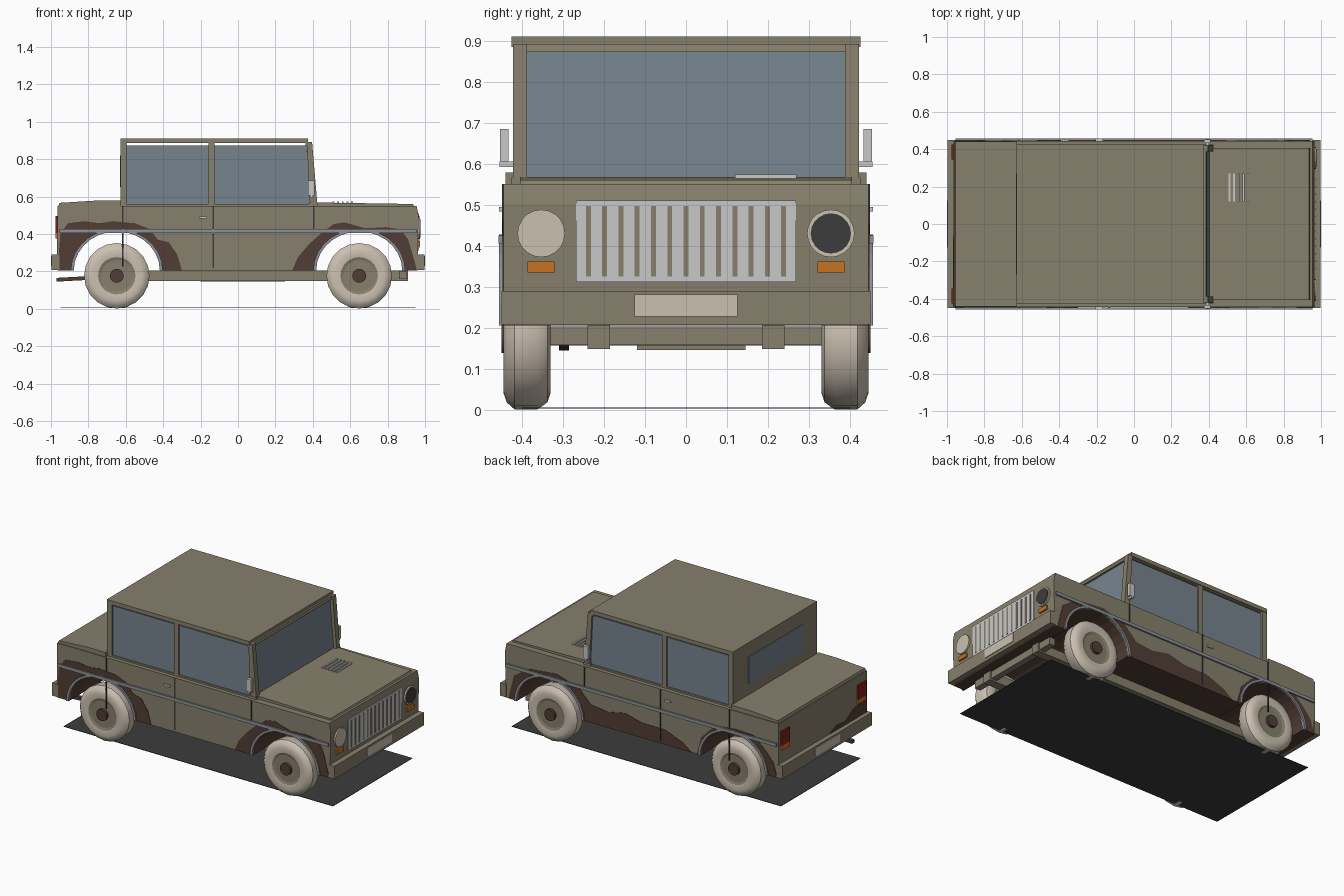
import bpy, bmesh, math
from mathutils import Vector

cube = bpy.data.objects.get("Cube")
if cube:
    bpy.data.objects.remove(cube, do_unlink=True)


def material(name, r, g, b):
    m = bpy.data.materials.new(name)
    m.use_nodes = True
    m.diffuse_color = (r, g, b, 1)
    bsdf = next(n for n in m.node_tree.nodes if n.type == 'BSDF_PRINCIPLED')
    bsdf.inputs["Base Color"].default_value = (r, g, b, 1)
    return m


OLIVE = material("olive paint", .24, .215, .15)
BROWN = material("brown camouflage", .085, .048, .035)
BEIGE = material("beige", .60, .53, .44)
LIGHT = material("light grey", .58, .58, .58)
TRIM = material("trim grey", .27, .28, .30)
GLASS = material("blue grey glass", .18, .23, .27)
ORANGE = material("indicator orange", .58, .17, .015)
RED = material("lamp red", .22, .015, .008)
DARK = material("dark grey", .045, .045, .045)


def finish(name, bm, *mats):
    bmesh.ops.recalc_face_normals(bm, faces=bm.faces)
    me = bpy.data.meshes.new(name)
    bm.to_mesh(me)
    bm.free()
    for m in mats:
        me.materials.append(m)
    ob = bpy.data.objects.new(name, me)
    bpy.context.collection.objects.link(ob)
    return ob


def prism(name, pts, lo, hi, mat, axis='y'):
    """Extrude an outline: (x, z) along y, or (y, z) along x."""
    bm = bmesh.new()
    place = (lambda a, b, d: (a, d, b)) if axis == 'y' else (lambda a, b, d: (d, a, b))
    face = bm.faces.new([bm.verts.new(place(a, b, lo)) for a, b in pts])
    new = bmesh.ops.extrude_face_region(bm, geom=[face])["geom"]
    shift = Vector(place(0, 0, hi - lo))
    bmesh.ops.translate(bm, vec=shift, verts=[v for v in new if isinstance(v, bmesh.types.BMVert)])
    return finish(name, bm, mat)


def box(name, x0, x1, y0, y1, z0, z1, mat):
    return prism(name, [(x0, z0), (x1, z0), (x1, z1), (x0, z1)], y0, y1, mat)


def span(side, inner, outer):
    return sorted((side * inner, side * outer))


def lathe(name, profile, center, axis, mat, steps=20):
    """Spin (radius, offset) points about an axis through center."""
    bm = bmesh.new()
    c, ax = Vector(center), Vector(axis)
    verts = [bm.verts.new(c + Vector((0, 0, r)) + ax * o) for r, o in profile]
    edges = [bm.edges.new(p) for p in zip(verts, verts[1:])]
    bmesh.ops.spin(bm, geom=verts + edges, cent=c, axis=ax, angle=math.tau, steps=steps)
    bmesh.ops.remove_doubles(bm, verts=bm.verts, dist=.0005)
    return finish(name, bm, mat)


def disc(name, center, axis, r, depth, mat):
    return lathe(name, [(0, 0), (r, 0), (r, depth), (0, depth)], center, axis, mat)


SILL, BELT, HALF, AXLE = .205, .55, .445, .648


def arch(cx, a=.23, b=.208, n=14):
    """Wheel arch outline from rear foot to front foot."""
    return [(cx - a * math.cos(math.pi * i / n), SILL + b * math.sin(math.pi * i / n))
            for i in range(n + 1)]


# Body tub with arches cut through, brown underside
tub = prism("body", [(-.965, SILL)] + arch(-AXLE) + arch(AXLE) +
            [(.96, SILL), (.965, .5), (.955, BELT), (-.965, BELT)], -HALF, HALF, OLIVE)
tub.data.materials.append(BROWN)
for p in tub.data.polygons:
    if abs(p.normal.y) < .5 and p.center.z < .42 and abs(p.center.x) < .93:
        p.material_index = 1

# Hood, rear deck
prism("hood", [(.42, BELT), (.94, BELT), (.935, .56), (.42, .568)], -.405, .405, OLIVE)
prism("rear_deck", [(-.96, BELT), (-.625, BELT), (-.625, .578), (-.76, .578), (-.955, .566)],
      -.44, .44, OLIVE)
for i in range(5):
    x = .505 + i * .025
    box("hood_vent", x, x + .01, .12, .27, .562, .574, LIGHT)

# Cabin
box("roof", -.628, .375, -.425, .425, .885, .91, OLIVE)
box("cabin_rear_wall", -.628, -.605, -.42, .42, BELT, .885, OLIVE)
box("rear_window", -.632, -.627, -.27, .27, .65, .82, GLASS)
prism("windshield", [(.393, .565), (.403, .565), (.377, .876), (.367, .876)], -.39, .39, GLASS)
prism("windshield_header", [(.36, .872), (.39, .872), (.386, .892), (.36, .892)], -.42, .42, OLIVE)
box("cowl", .375, .425, -.425, .425, BELT, .566, OLIVE)
for s in (-1, 1):
    prism("windshield_pillar", [(.385, BELT), (.425, BELT), (.396, .892), (.368, .892)],
          *span(s, .388, .422), OLIVE)
    prism("side_window", [(-.605, .558), (.388, .558), (.368, .873), (-.605, .873)],
          *span(s, .405, .411), GLASS)
    box("window_sill", -.62, .39, *span(s, .40, .42), BELT, .56, OLIVE)
    box("rear_pillar", -.628, -.595, *span(s, .385, .422), BELT, .887, OLIVE)
    box("middle_pillar", -.157, -.125, *span(s, .40, .42), BELT, .887, OLIVE)

    # Side trim and doors
    box("side_strip", -.955, .955, *span(s, .447, .457), .405, .425, TRIM)
    box("door_handle", -.205, -.165, *span(s, .444, .456), .483, .494, LIGHT)
    for x, low in ((-.617, .225), (-.132, .22), (.405, .42)):
        box("door_gap", x - .004, x + .004, *span(s, .444, .449), low, BELT, DARK)
    box("mirror_arm", .385, .40, *span(s, .42, .455), .592, .605, LIGHT)
    box("mirror", .375, .41, *span(s, .433, .453), .605, .685, LIGHT)
    for cx in (-AXLE, AXLE):
        prism("arch_flare", arch(cx, .246, .222) + arch(cx)[::-1], *span(s, .44, .456), TRIM)

    # Front and rear lamps
    lamp = .353 * s
    disc("headlight_rim", (.955, lamp, .43), (1, 0, 0), .058, .018, BEIGE)
    if s > 0:
        disc("headlight_glass", (.97, lamp, .43), (1, 0, 0), .049, .006, DARK)
    box("front_indicator", .955, .973, *span(s, .32, .387), .335, .361, ORANGE)
    box("tail_lamp", -.975, -.96, *span(s, .345, .425), .405, .495, RED)
    box("rear_indicator", -.975, -.96, *span(s, .345, .425), .375, .405, ORANGE)

    # Chassis rail
    box("chassis_rail", -.8, .91, *span(s, .185, .24), .148, SILL, OLIVE)

    # Wheels
    for cx in (-AXLE, AXLE):
        hub = (cx, .39 * s, .176)
        out = (0, s, 0)
        tire = lathe("tire", [(.10, -.055), (.135, -.06), (.158, -.052), (.175, -.028), (.175, .028),
                              (.158, .047), (.135, .055), (.10, .05)], hub, out, BEIGE)
        bpy.ops.object.select_all(action='DESELECT')
        bpy.context.view_layer.objects.active = tire
        tire.select_set(True)
        bpy.ops.object.shade_smooth_by_angle(angle=math.radians(35))
        lathe("wheel_disc", [(0, -.045), (.104, -.045), (.104, .049), (.085, .043), (0, .043)],
              hub, out, OLIVE)
        disc("hub_cap", (cx, .43 * s, .176), out, .037, .02, BROWN)

# Grille
box("grille_panel", .955, .968, -.268, .268, .312, .51, LIGHT)
for i in range(13):
    y = (i - 6) * .0397
    box("grille_slot", .964, .971, y - .006, y + .006, .325, .497, OLIVE)

# Bumpers and plates
for s in (-1, 1):
    box("bumper", *span(s, .955, .996), -.45, .45, .208, .29, OLIVE)
    box("number_plate", *span(s, .993, 1), -.125, .125, .228, .281, BEIGE)

# Camouflage patches
REAR = [(-.965, SILL), (-.95, .40), (-.91, .457), (-.82, .468), (-.74, .457), (-.67, .468),
        (-.55, .457), (-.47, .425), (-.43, .37), (-.37, .355), (-.325, .29), (-.30, SILL)]
FRONT = [(.29, SILL), (.32, .275), (.38, .345), (.44, .40), (.51, .452), (.57, .462),
         (.68, .43), (.79, .436), (.87, .425), (.91, .37), (.945, .25), (.955, SILL)]
LEFT_REAR = [(-.955, SILL), (-.93, .29), (-.88, .35), (-.79, .43), (-.65, .435),
             (-.52, .42), (-.42, .32), (-.39, SILL)]
LEFT_FRONT = [(-.35, SILL), (-.29, .25), (-.16, .30), (0, .30), (.12, .33), (.24, .305), (.36, .32),
              (.44, .40), (.6, .45), (.8, .43), (.9, .36), (.94, SILL)]
for s, cx, outline in ((-1, -AXLE, REAR), (-1, AXLE, FRONT), (1, -AXLE, LEFT_REAR), (1, AXLE, LEFT_FRONT)):
    prism("camouflage_patch", outline + arch(cx)[::-1], *span(s, .443, .4475), BROWN)
prism("tail_patch", [(-.06, .29), (-.14, .32), (-.22, .31), (-.31, .36), (-.44, .39), (-.44, .25), (-.06, .25)],
      -.968, -.962, BROWN, 'x')

# Underbody
for cx in (-AXLE, AXLE):
    box("axle", cx - .025, cx + .025, -.34, .34, .157, .19, OLIVE)
box("front_crossmember", .86, .9, -.33, .33, .158, .203, OLIVE)
box("gearbox_guard", -.2, .25, -.12, .145, .146, .2, OLIVE)
prism("exhaust_pipe", [(-.97, .145), (-.82, .153), (-.6, .165), (-.6, .185), (-.82, .173), (-.97, .165)],
      -.31, -.285, BROWN)
box("ground_plate", -.95, .95, -.40, .40, .003, .006, DARK)
